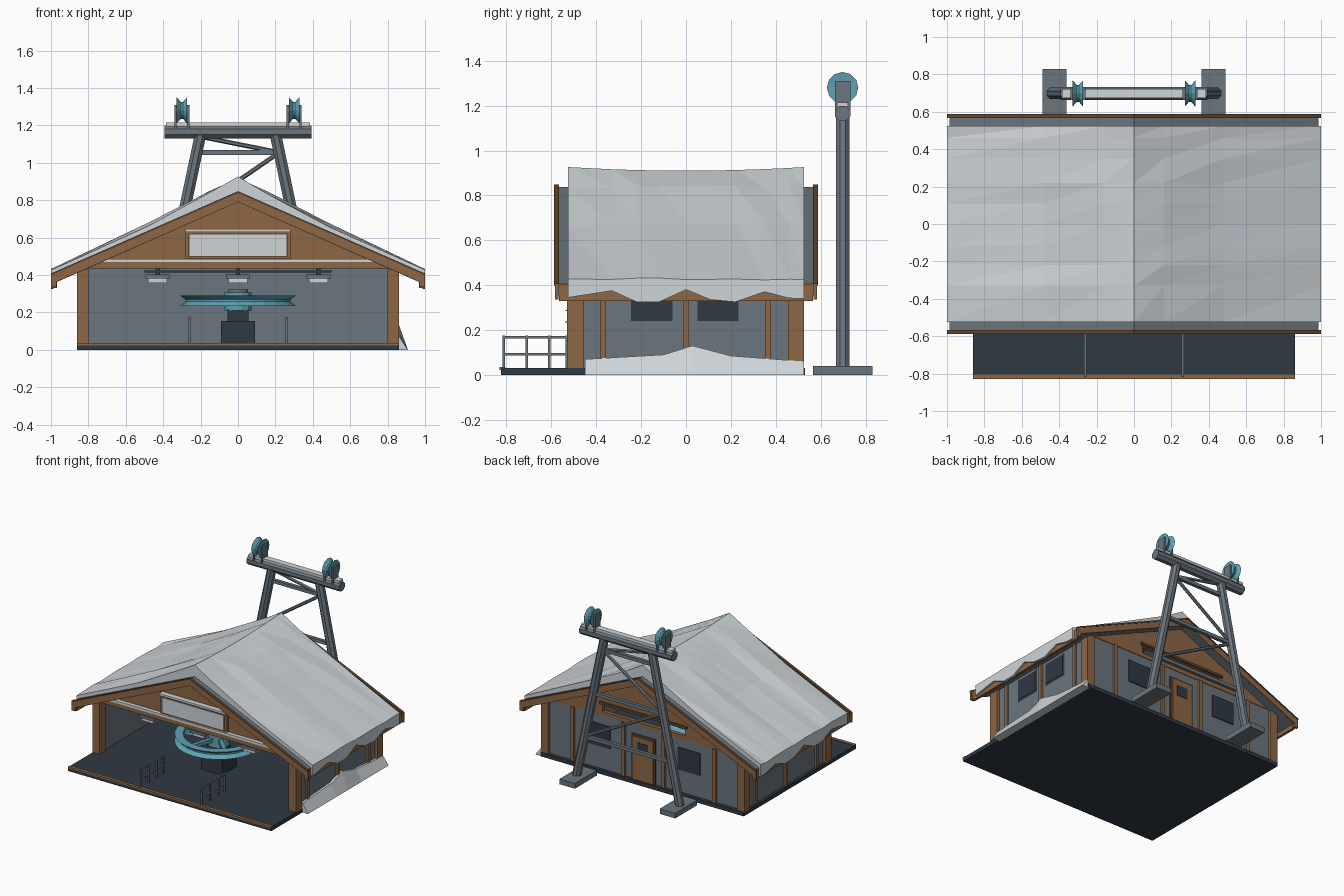
import bpy, bmesh, math, random
from mathutils import Vector, Matrix

if "Cube" in bpy.data.objects:
    bpy.data.objects.remove(bpy.data.objects["Cube"])

random.seed(4)


def mat(name, r, g, b):
    m = bpy.data.materials.new(name)
    m.diffuse_color = (r, g, b, 1)
    m.use_nodes = True
    m.node_tree.nodes["Principled BSDF"].inputs["Base Color"].default_value = m.diffuse_color
    return m


SNOW = mat("snow", .62, .66, .69)
SLATE = mat("slate", .145, .18, .21)
WOOD = mat("wood", .27, .135, .06)
DARK = mat("dark_navy", .028, .04, .055)
TEAL = mat("teal", .115, .36, .46)
EDGE = mat("dark_wood", .12, .06, .028)


def finish(name, bm, m):
    bmesh.ops.recalc_face_normals(bm, faces=bm.faces)
    me = bpy.data.meshes.new(name)
    bm.to_mesh(me)
    bm.free()
    me.materials.append(m)
    ob = bpy.data.objects.new(name, me)
    bpy.context.collection.objects.link(ob)
    return ob


def loft(name, rings, m, closed=False):
    """Skin a list of closed rings; cap the ends unless closed."""
    bm = bmesh.new()
    vs = [[bm.verts.new(p) for p in r] for r in rings]
    n = len(vs[0])
    for i in range(len(vs) - (0 if closed else 1)):
        a, b = vs[i], vs[(i + 1) % len(vs)]
        for j in range(n):
            k = (j + 1) % n
            bm.faces.new((a[j], a[k], b[k], b[j]))
    if not closed:
        bm.faces.new(vs[0])
        bm.faces.new(vs[-1])
    return finish(name, bm, m)


def prism(name, pts, y0, y1, m):
    return loft(name, [[(x, y, z) for x, z in pts] for y in (y0, y1)], m)


def box(name, x0, x1, y0, y1, z0, z1, m):
    return prism(name, [(x0, z0), (x1, z0), (x1, z1), (x0, z1)], y0, y1, m)


def pair(name, x0, x1, y0, y1, z0, z1, m):
    box(name + "_right", x0, x1, y0, y1, z0, z1, m)
    box(name + "_left", -x1, -x0, y0, y1, z0, z1, m)


def strut(name, a, b, r, m, sides=8):
    a, b = Vector(a), Vector(b)
    q = (b - a).to_track_quat('Z', 'Y')
    ang = [(i + .5) * math.tau / sides for i in range(sides)]
    ring = [q @ Vector((r * math.cos(t), r * math.sin(t), 0)) for t in ang]
    return loft(name, [[p + c for p in ring] for c in (a, b)], m)


def lathe(name, prof, n, M, m):
    rings = []
    for i in range(n):
        t = i * math.tau / n
        rings.append([M @ Vector((r * math.cos(t), r * math.sin(t), z)) for r, z in prof])
    return loft(name, rings, m, closed=True)


# Floor with wooden front trim
box("floor", -.86, .86, -.825, .53, 0, .03, DARK)
box("floor_trim", -.86, .86, -.83, -.805, .022, .035, WOOD)

# Walls and corner posts
pair("side_wall", .815, .84, -.47, .50, .03, .42, SLATE)
box("back_wall", -.83, .83, .48, .505, .03, .44, SLATE)
for y0, y1 in ((-.53, -.455), (.455, .525)):
    pair("corner_post", .80, .862, y0, y1, .03, .43, WOOD)
for y in (-.37, 0, .365):
    pair("side_stud", .835, .855, y - .014, y + .014, .03, .42, WOOD)
for y in (-.153, .143):
    pair("side_window_frame", .838, .844, y - .1, y + .1, .232, .405, SLATE)
    pair("side_window", .84, .848, y - .092, y + .092, .24, .395, DARK)

# Back wall details
for x in (.17, .60):
    pair("back_stud", x - .014, x + .014, .5, .522, .03, .44, WOOD)
pair("back_window", .285, .475, .5, .512, .2, .37, DARK)
box("door_frame", -.1, .1, .5, .515, .03, .375, EDGE)
box("door", -.085, .085, .5, .521, .03, .36, WOOD)
box("door_window", -.045, .045, .515, .525, .24, .32, DARK)

# Front gable with tie beam and sign
prism("front_gable", [(-.8, .44), (.8, .44), (0, .795)], -.515, -.485, WOOD)
box("front_beam", -.82, .82, -.54, -.48, .435, .475, WOOD)
box("beam_snow", -.74, .74, -.545, -.49, .468, .486, SNOW)
box("sign_frame", -.28, .28, -.535, -.51, .488, .635, WOOD)
box("sign_border", -.266, .266, -.54, -.52, .496, .622, EDGE)
box("sign_panel", -.26, .26, -.546, -.52, .502, .616, SNOW)
box("sign_snow", -.28, .28, -.555, -.51, .63, .646, SNOW)

# Back gable with the open cable slot
prism("back_gable_top", [(-.59, .53), (.59, .53), (0, .795)], .48, .51, WOOD)
prism("back_gable_base", [(-.8, .44), (.8, .44), (.73, .47), (-.73, .47)], .48, .51, WOOD)
for s in (-1, 1):
    prism("back_gable_side", [(s * .35, .47), (s * .73, .47), (s * .59, .53), (s * .35, .53)],
          .48, .51, WOOD)
box("slot_lintel", -.37, .37, .505, .525, .53, .548, EDGE)

# Roof deck, bargeboards and eave fascia
prism("roof_deck", [(-.985, .355), (-.985, .405), (0, .838), (.985, .405), (.985, .355), (0, .79)],
      -.575, .575, SLATE)
BARGE = [(-.97, .335), (-1, .335), (-1, .405), (0, .845), (1, .405), (1, .335), (.97, .335),
         (.97, .363), (0, .79), (-.97, .363)]
CAP = [(-1, .398), (-1, .408), (0, .848), (1, .408), (1, .398), (0, .838)]
for s in (-1, 1):
    prism("bargeboard", BARGE, s * .568, s * .584, WOOD)
    prism("bargeboard_cap", CAP, s * .566, s * .588, EDGE)
pair("fascia", .968, .987, -.565, .565, .33, .405, WOOD)

# Snow blanket with wavy, dripping eaves
ROWS = [(-.525, .345), (-.33, .375), (-.22, .325), (-.12, .325), (0, .38),
        (.11, .335), (.22, .325), (.35, .37), (.46, .342), (.525, .34)]
rings = []
for y, drip in ROWS:
    def w(a):
        return random.uniform(-a, a)
    ridge = .91 + .016 * (y / .525) ** 2
    rings.append([(-1, y, .428 + w(.005)), (-.48, y, .672 + w(.013)), (-.16, y, .838 + w(.009)),
                  (0, y, ridge),
                  (.16, y, .838 + w(.009)), (.48, y, .672 + w(.013)), (1, y, .428 + w(.005)),
                  (1, y, drip), (.986, y, drip), (.986, y, .406), (0, y, .839),
                  (-.986, y, .406), (-.986, y, drip), (-1, y, drip)])
snow = loft("roof_snow", rings, SNOW)
tri = snow.modifiers.new("facets", 'TRIANGULATE')
tri.quad_method = 'FIXED'

# Snow bank against the right wall
bank = [(-.45, .07), (-.1, .09), (.03, .13), (.2, .085), (.525, .06)]
loft("snow_bank", [[(.845, y, 0), (.908, y, 0), (.862, y, h), (.845, y, h)] for y, h in bank], SNOW)

# Bullwheel on its pedestal
C = Matrix.Translation((0, -.23, 0))
box("pedestal_base", -.09, .09, -.32, -.14, .03, .155, DARK)
box("pedestal_neck", -.057, .057, -.287, -.173, .155, .215, DARK)
lathe("wheel_rim", [(.31, .29), (.28, .268), (.28, .257), (.31, .234), (.25, .234), (.25, .29)],
      24, C, TEAL)
for i in range(6):
    t = i * math.pi / 3 + .26
    d = Vector((math.cos(t), math.sin(t), 0))
    c = Vector((0, -.23, .262))
    strut("wheel_spoke", c + d * .05, c + d * .26, .02, TEAL, 4)
strut("wheel_hub", (0, -.23, .21), (0, -.23, .305), .075, TEAL, 12)
strut("wheel_cap", (0, -.23, .3), (0, -.23, .322), .055, SLATE, 12)

# Hanging lamps
box("lamp_rail", -.5, .5, -.46, -.44, .414, .424, DARK)
for x in (-.43, 0, .43):
    box("lamp_stem", x - .012, x + .012, -.46, -.44, .395, .44, DARK)
    box("lamp_shade", x - .065, x + .065, -.49, -.41, .38, .402, SLATE)
    box("lamp_glow", x - .05, x + .05, -.48, -.42, .357, .381, SNOW)

# Queue railings
for x in (-.26, .26):
    for y in (-.812, -.71, -.61, -.53):
        box("rail_post", x - .006, x + .006, y - .006, y + .006, .03, .175, SLATE)
    for z in (.092, .168):
        box("rail_bar", x - .006, x + .006, -.815, -.52, z - .006, z + .006, SLATE)

# Cable tower: pads, legs, lattice and crossbeam
TY = .698


def leg_x(z):
    return .435 - .211 * (z - .04)


pair("tower_pad", .36, .49, .565, .83, 0, .04, SLATE)
for s in (-1, 1):
    strut("tower_leg", (s * leg_x(.03), TY, .03), (s * leg_x(1.18), TY, 1.18), .033, SLATE)
LEVELS = [.06, .35, .70, 1.055, 1.14]
for z in LEVELS[1:4]:
    strut("tower_rung", (-leg_x(z), TY, z), (leg_x(z), TY, z), .018, SLATE, 4)
for i, s in ((1, -1), (2, 1), (3, -1)):
    a, b = LEVELS[i], LEVELS[i + 1]
    strut("tower_brace", (-s * leg_x(a), TY, a), (s * leg_x(b), TY, b), .012, SLATE, 6)
strut("crossbeam", (-.392, TY, 1.165), (.392, TY, 1.165), .037, SLATE)
box("crossbeam_snow", -.385, .385, TY - .024, TY + .024, 1.195, 1.214, SNOW)

# Cable sheaves in their brackets
for x in (-.3, .3):
    S = Matrix.Translation((x, TY, 1.28)) @ Matrix.Rotation(math.pi / 2, 4, 'Y')
    lathe("sheave", [(.07, -.028), (.045, -.006), (.045, .006), (.07, .028), (.012, .022), (.012, -.022)],
          12, S, TEAL)
    strut("sheave_axle", (x - .04, TY, 1.28), (x + .04, TY, 1.28), .014, SLATE)
    for d in (-.034, .034):
        box("sheave_bracket", x + d - .006, x + d + .006, TY - .034, TY + .034, 1.18, 1.31, SLATE)
